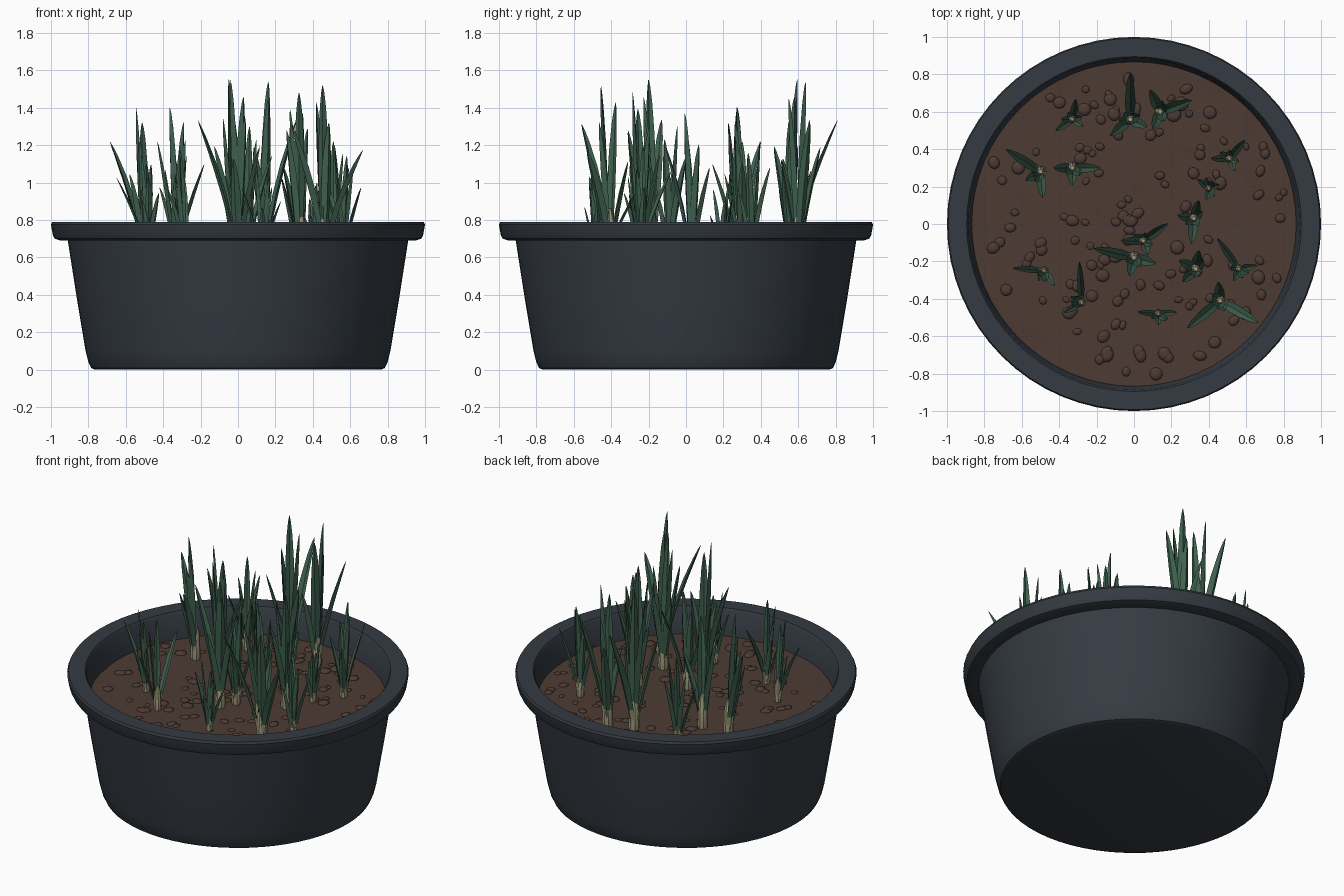
import bpy, bmesh, math, random
from mathutils import Vector, Matrix

random.seed(4)
SOIL_Z = 0.62

cube = bpy.data.objects.get("Cube")
if cube:
    bpy.data.objects.remove(cube, do_unlink=True)


def make_material(name, rgb):
    mat = bpy.data.materials.new(name)
    mat.use_nodes = True
    colour = (*rgb, 1)
    mat.diffuse_color = colour
    node = mat.node_tree.nodes["Principled BSDF"]
    node.inputs["Base Color"].default_value = colour
    node.inputs["Roughness"].default_value = 0.8
    return mat


charcoal = make_material("charcoal plastic", (0.035, 0.044, 0.055))
brown = make_material("brown soil", (0.075, 0.043, 0.033))
green = make_material("leaf green", (0.05, 0.12, 0.08))
cream = make_material("pale stem", (0.38, 0.35, 0.21))


def finish(bm, name, mats, angle=35):
    bmesh.ops.recalc_face_normals(bm, faces=bm.faces)
    mesh = bpy.data.meshes.new(name)
    bm.to_mesh(mesh)
    bm.free()
    for mat in mats:
        mesh.materials.append(mat)
    obj = bpy.data.objects.new(name, mesh)
    bpy.context.collection.objects.link(obj)
    bpy.ops.object.select_all(action='DESELECT')
    obj.select_set(True)
    bpy.context.view_layer.objects.active = obj
    bpy.ops.object.shade_smooth_by_angle(angle=math.radians(angle))
    return obj


def loft(bm, rings, pale_rows=0):
    """Skin closed rings of points; the lowest rows get the second material."""
    rows = [[bm.verts.new(p) for p in ring] for ring in rings]
    n = len(rows[0])
    for r, (low, high) in enumerate(zip(rows, rows[1:])):
        for i in range(n):
            j = (i + 1) % n
            face = bm.faces.new((low[i], low[j], high[j], high[i]))
            face.material_index = 1 if r < pale_rows else 0
    for row, pale in ((rows[0], pale_rows > 0), (rows[-1], pale_rows >= len(rows) - 1)):
        bm.faces.new(row).material_index = int(pale)


def circle(radius, z, n, x=0.0, y=0.0):
    return [Vector((x + radius * math.cos(math.tau * i / n),
                    y + radius * math.sin(math.tau * i / n), z)) for i in range(n)]


# Pot: rounded foot, flared wall, rolled rim and inner wall
pot_profile = [(0.765, 0), (0.785, 0.008), (0.8, 0.04), (0.815, 0.1), (0.86, 0.37),
               (0.91, 0.69), (0.95, 0.69), (0.98, 0.7), (0.99, 0.72), (1, 0.775),
               (0.993, 0.79), (0.895, 0.79), (0.885, 0.775), (0.865, 0.6)]
bm = bmesh.new()
loft(bm, [circle(r, z, 64) for r, z in pot_profile])
finish(bm, "pot", [charcoal])

# Soil: slightly uneven disc with half-buried clods
bm = bmesh.new()
rings = []
for k in range(14, 0, -1):
    ring = circle(0.868 * k / 14, SOIL_Z, 48)
    for p in ring:
        p.z += random.uniform(-0.003, 0.003)
    rings.append(ring)
loft(bm, rings)
for _ in range(130):
    dist, turn = 0.82 * math.sqrt(random.random()), random.uniform(0, math.tau)
    place = Matrix.Translation((dist * math.cos(turn), dist * math.sin(turn), SOIL_Z))
    size = random.uniform(0.02, 0.04)
    squash = Matrix.Diagonal((size, size * random.uniform(0.7, 1), size * 0.4, 1))
    spin = Matrix.Rotation(turn * 3, 4, 'Z')
    bmesh.ops.create_icosphere(bm, subdivisions=2, radius=1, matrix=place @ spin @ squash)
finish(bm, "soil", [brown], 50)

# Blade stations: fraction along the leaf, relative half width
BLADE = [(0, 0.5), (0.22, 0.75), (0.45, 1), (0.68, 0.92), (0.87, 0.6), (0.96, 0.3), (1, 0.04)]


def add_leaf(bm, base, angle, reach, height, width):
    out = Vector((math.cos(angle), math.sin(angle), 0))
    side = Vector((-out.y, out.x, 0))
    rings = []
    for t, w in BLADE:
        w *= width
        c = base + out * (0.012 + reach * t ** 1.45) + Vector((0, 0, height * t))
        rings.append([c - side * w - out * w * 0.3, c + out * w * 0.5,
                      c + side * w - out * w * 0.3, c + out * w * 0.1])
    loft(bm, rings, pale_rows=1)


def add_plant(name, x, y, top, a, reach_a, b, reach_b):
    bm = bmesh.new()
    base = Vector((x, y, SOIL_Z - 0.01))
    tall = top - base.z
    s = max(0.62, min(1, tall / 0.85))
    a, b = math.radians(a), math.radians(b)
    opposite = (a + b) / 2 + math.pi
    # Pale sheath around the leaf bases
    sheath = [(0.024, 0), (0.034, 0.03), (0.03, 0.1), (0.027, 0.19), (0.012, 0.25)]
    loft(bm, [circle(r * s, base.z + z * s, 8, x, y) for r, z in sheath], len(sheath))
    # Spreading leaves, then the upright heart leaves
    leaves = [(a, reach_a, 0.77), (b, reach_b, 0.62), (opposite, 0.1 * s, 0.55),
              (a + 0.7, 0.045, 1), (opposite + 0.8, 0.055, 0.9), (b - 0.6, 0.06, 0.78)]
    for angle, reach, part in leaves:
        add_leaf(bm, base, angle, reach - 0.012, tall * part, 0.028 * s)
    finish(bm, name, [green, cream], 30)


# Plants: position, top height, then direction and reach of the two widest leaves
plants = [
    (-0.02, 0.56, 1.55, 90, 0.25, 220, 0.14),
    (0.14, 0.6, 1.54, 20, 0.18, 115, 0.13),
    (-0.33, 0.56, 1.2, 80, 0.11, 215, 0.11),
    (0.51, 0.35, 1.22, 50, 0.13, 180, 0.1),
    (0.4, 0.19, 1, 20, 0.06, 140, 0.08),
    (0.32, 0.03, 1.37, -95, 0.14, 75, 0.1),
    (0.05, -0.09, 1.3, 35, 0.16, 180, 0.12),
    (0, -0.18, 1.55, 167, 0.22, -15, 0.12),
    (-0.48, -0.25, 1.15, 175, 0.17, -55, 0.1),
    (-0.28, -0.42, 1.18, 93, 0.22, -150, 0.11),
    (0.13, -0.48, 1.08, 175, 0.11, 5, 0.1),
    (0.33, -0.24, 1.48, -135, 0.1, 80, 0.1),
    (0.56, -0.24, 1.2, 125, 0.2, 10, 0.1),
    (0.46, -0.41, 1.52, -140, 0.23, -30, 0.24),
    (-0.5, 0.28, 1.4, 147, 0.22, -85, 0.14),
    (-0.33, 0.3, 1.4, 180, 0.1, 0, 0.15),
]
for i, plant in enumerate(plants):
    add_plant(f"sprout_{i + 1}", *plant)
